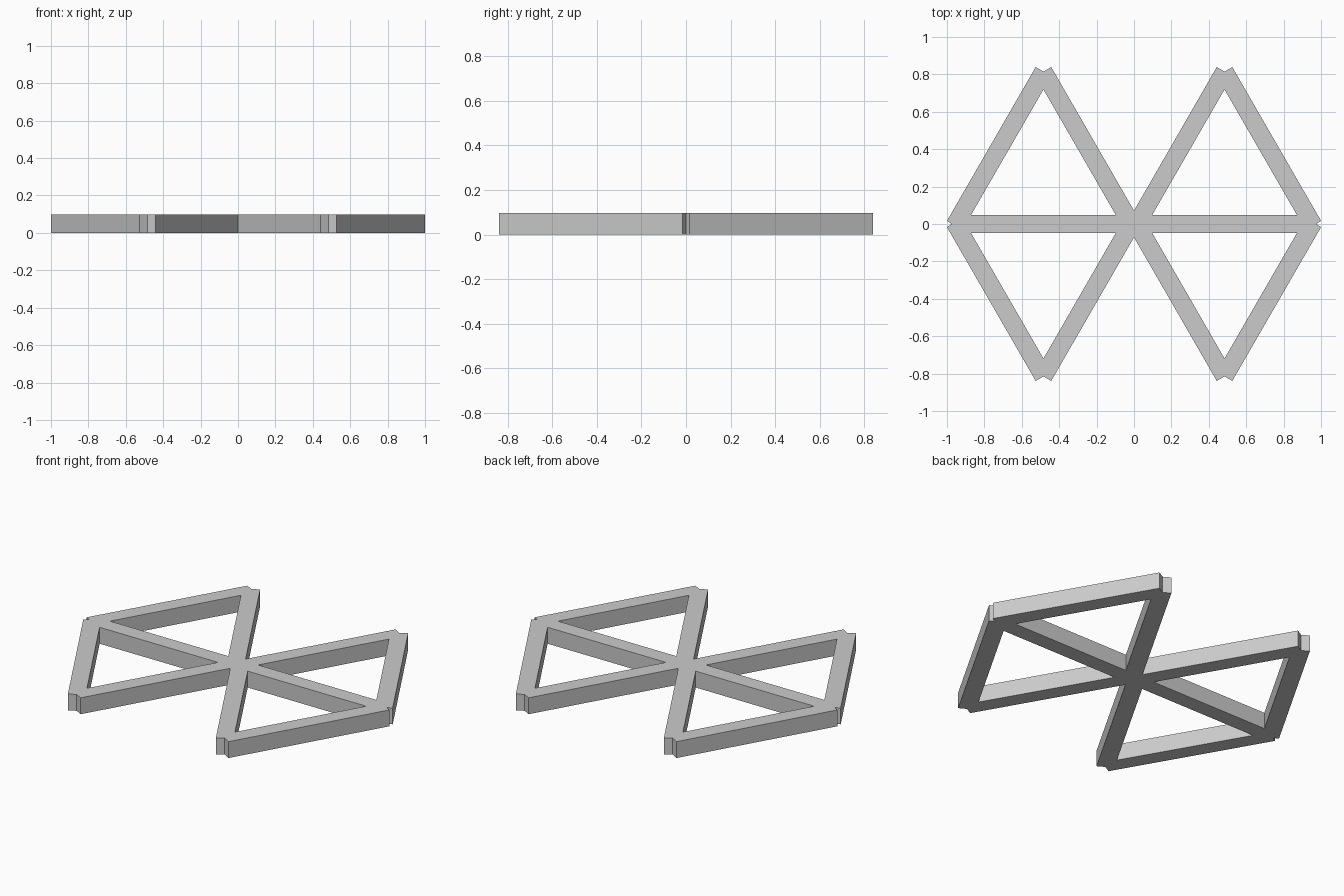
import bpy, bmesh, math
from mathutils import Matrix, Vector

if "Cube" in bpy.data.objects:
    bpy.data.objects.remove(bpy.data.objects["Cube"])

W, H = 0.096, 0.097          # bar width and height
HUB, TIP, RIM = (0.0095, -0.008), (0.484, 0.815), (0.959, -0.008)


def bar(name, a, b):
    """Square-ended straight bar between two plan points, standing on z = 0."""
    a, b = Vector(a), Vector(b)
    d, c = b - a, (a + b) / 2
    m = (Matrix.Translation((c.x, c.y, H / 2))
         @ Matrix.Rotation(math.atan2(d.y, d.x), 4, 'Z')
         @ Matrix.Diagonal((d.length, W, H, 1)))
    bm = bmesh.new()
    bmesh.ops.create_cube(bm, size=1, matrix=m)
    me = bpy.data.meshes.new(name)
    bm.to_mesh(me)
    bm.free()
    ob = bpy.data.objects.new(name, me)
    bpy.context.collection.objects.link(ob)
    return ob


# crossbar, then spoke and outer bar mirrored into the four quadrants
frame = bar("truss_frame", (-RIM[0], 0), (RIM[0], 0))
parts = []
for sx in (1, -1):
    for sy in (1, -1):
        s = lambda p: (p[0] * sx, p[1] * sy)
        parts.append(bar("spoke", s(HUB), s(TIP)))
        parts.append(bar("outer_bar", s(TIP), s(RIM)))

# weld all bars into one solid frame
for p in parts:
    mod = frame.modifiers.new("weld", 'BOOLEAN')
    mod.operation, mod.solver, mod.object = 'UNION', 'EXACT', p
bpy.context.view_layer.update()
dg = bpy.context.evaluated_depsgraph_get()
solid = bpy.data.meshes.new_from_object(frame.evaluated_get(dg))
frame.modifiers.clear()
frame.data = solid
for p in parts:
    bpy.data.objects.remove(p)
